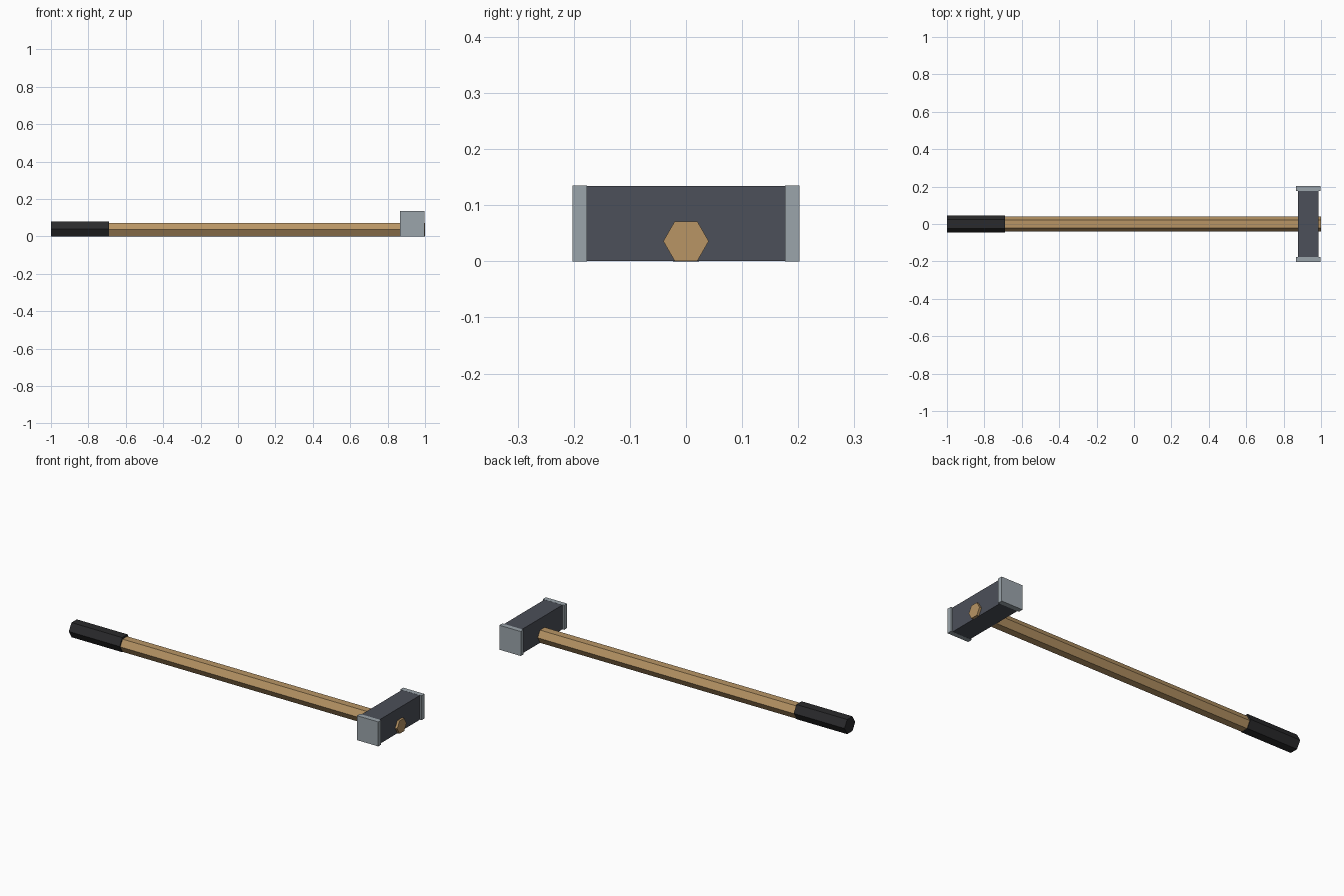
import bpy, bmesh, math

if "Cube" in bpy.data.objects:
    bpy.data.objects.remove(bpy.data.objects["Cube"])


def material(name, rgb):
    m = bpy.data.materials.new(name)
    m.diffuse_color = (*rgb, 1.0)
    m.use_nodes = True
    m.node_tree.nodes["Principled BSDF"].inputs["Base Color"].default_value = m.diffuse_color
    return m


wood = material("wood", (0.479, 0.301, 0.130))
rubber = material("black_grip", (0.023, 0.023, 0.025))
dark_steel = material("dark_steel", (0.072, 0.079, 0.100))
light_steel = material("light_steel", (0.330, 0.376, 0.410))


def finish(name, bm, mat):
    bmesh.ops.recalc_face_normals(bm, faces=bm.faces)
    me = bpy.data.meshes.new(name)
    bm.to_mesh(me)
    bm.free()
    me.materials.append(mat)
    ob = bpy.data.objects.new(name, me)
    bpy.context.collection.objects.link(ob)
    return ob


def hex_bar(name, x0, x1, radius, bottom, mat):
    """Hexagonal bar along x, resting on a flat side at z = bottom."""
    bm = bmesh.new()
    cz = bottom + radius * math.cos(math.pi / 6)
    ring = [bm.verts.new((x0, radius * math.cos(i * math.pi / 3),
                          cz + radius * math.sin(i * math.pi / 3))) for i in range(6)]
    face = bm.faces.new(ring)
    ext = bmesh.ops.extrude_face_region(bm, geom=[face], use_keep_orig=True)
    verts = [g for g in ext["geom"] if isinstance(g, bmesh.types.BMVert)]
    bmesh.ops.translate(bm, verts=verts, vec=(x1 - x0, 0, 0))
    return finish(name, bm, mat)


def box(name, lo, hi, mat):
    bm = bmesh.new()
    bmesh.ops.create_cube(bm, size=1)
    for v in bm.verts:
        v.co = [lo[i] + (v.co[i] + 0.5) * (hi[i] - lo[i]) for i in range(3)]
    return finish(name, bm, mat)


# Handle passes right through the head; grip sleeve sits on the same base
hex_bar("handle", -0.999, 1.0, 0.0405, 0.0008, wood)
hex_bar("grip", -1.0, -0.69, 0.0465, 0.0, rubber)

# Hammer head with a wider striking plate at each end
box("head_block", (0.877, -0.178, 0.0005), (0.987, 0.178, 0.1345), dark_steel)
for name, s in (("front_striking_plate", -1), ("back_striking_plate", 1)):
    y0, y1 = sorted((s * 0.176, s * 0.202))
    box(name, (0.867, y0, 0.0), (0.997, y1, 0.135), light_steel)
